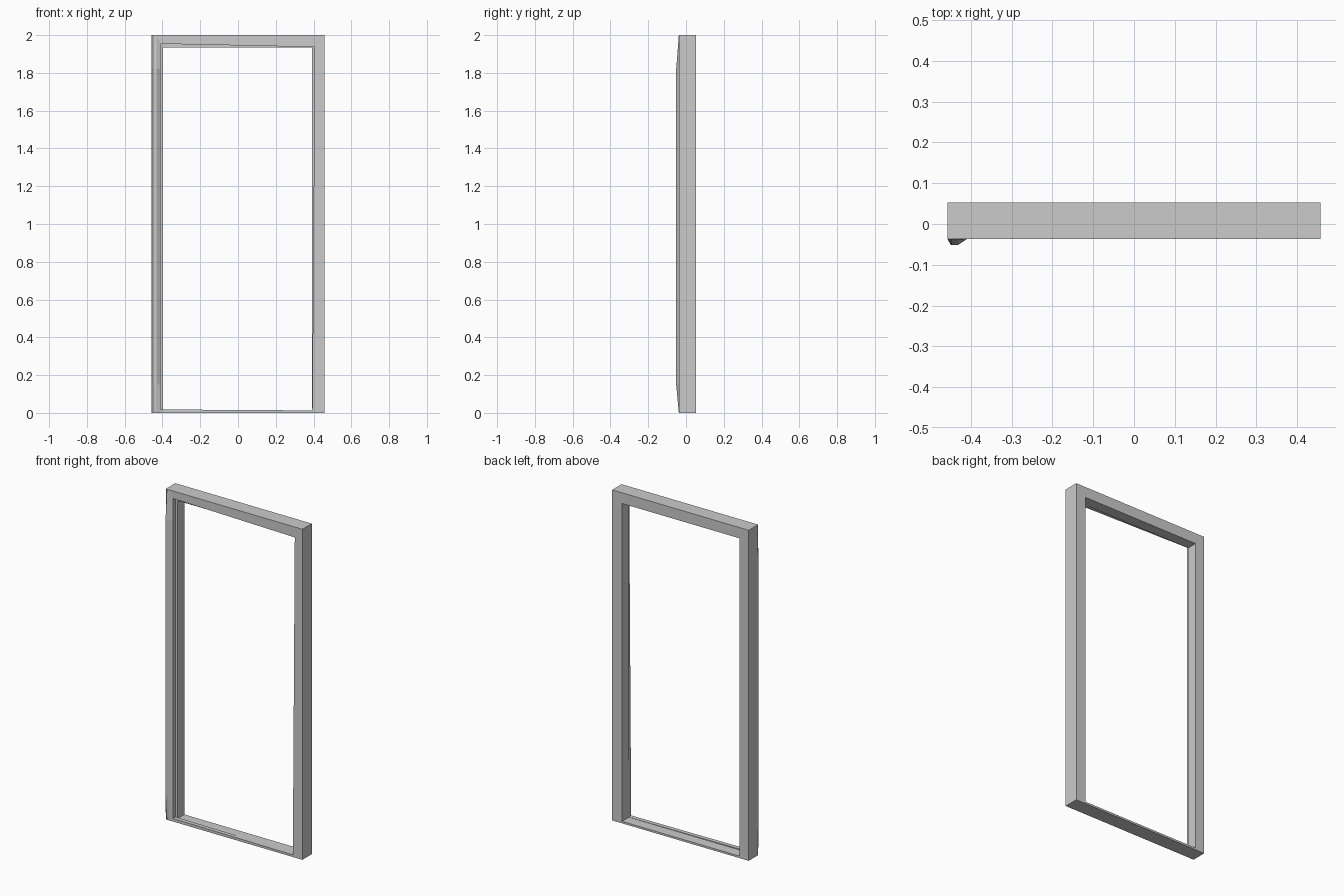
import bpy, bmesh

if "Cube" in bpy.data.objects:
    bpy.data.objects.remove(bpy.data.objects["Cube"])

W, H = 0.457, 2.0
FRONT, STEP, BACK = -0.037, -0.012, 0.053


def add_object(name, loops, close_rings=False, cap=False):
    """Skin a mesh across successive loops of equal length."""
    bm = bmesh.new()
    rings = [[bm.verts.new(p) for p in loop] for loop in loops]
    n = len(rings[0])
    pairs = list(zip(rings, rings[1:]))
    if close_rings:
        pairs.append((rings[-1], rings[0]))
    for a, b in pairs:
        for i in range(n):
            j = (i + 1) % n
            bm.faces.new((a[i], a[j], b[j], b[i]))
    if cap:
        bm.faces.new(rings[0])
        bm.faces.new(rings[-1])
    bmesh.ops.recalc_face_normals(bm, faces=bm.faces[:])
    mesh = bpy.data.meshes.new(name)
    bm.to_mesh(mesh)
    bm.free()
    obj = bpy.data.objects.new(name, mesh)
    bpy.context.collection.objects.link(obj)
    return obj


def at_depth(points, y):
    return [(x, y, z) for x, z in points]


# Frame: outer rectangle, slightly skewed front recess, smaller clear opening
outer = [(-W, 0), (W, 0), (W, H), (-W, H)]
recess = [(-0.41, 0.018), (0.393, 0.013), (0.406, 1.937), (-0.41, 1.954)]
opening = [(-0.396, 0.012), (0.391, 0.012), (0.391, 1.935), (-0.396, 1.935)]
add_object("door_frame", [
    at_depth(outer, BACK), at_depth(outer, FRONT),
    at_depth(recess, FRONT), at_depth(recess, STEP),
    at_depth(opening, STEP), at_depth(opening, BACK)], close_rings=True)

# Raised hinge-side strip, tapering into the jamb at both ends
sections = []
for z, front in ((0, FRONT - 0.001), (0.15, -0.052), (1.82, -0.052), (H, FRONT - 0.001)):
    sections.append([(-W, FRONT, z), (-0.449, front, z),
                     (-0.432, front, z), (-0.41, FRONT, min(z, 1.954))])
add_object("jamb_strip", sections, cap=True)
